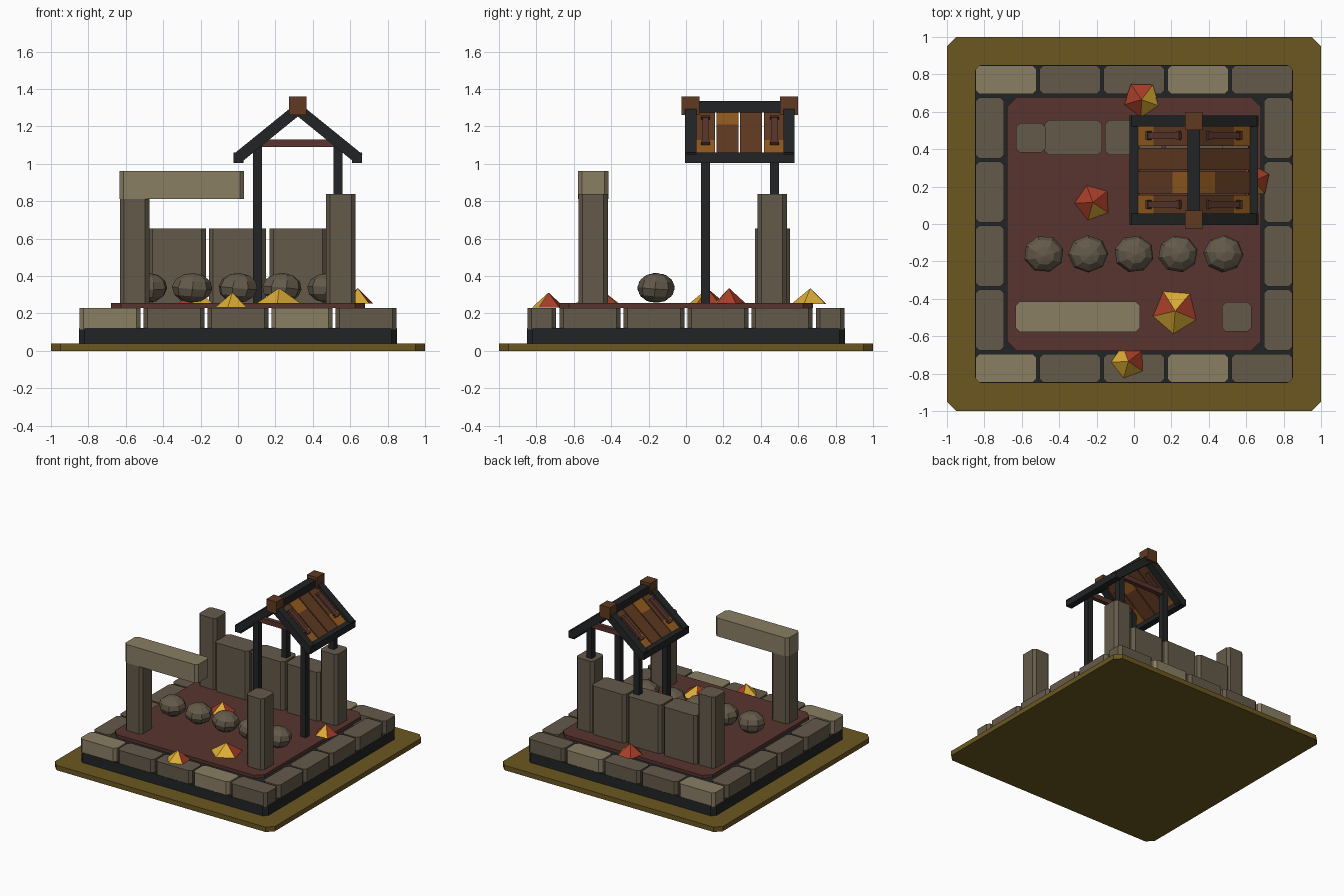
import bpy, bmesh, math
from mathutils import Matrix, Vector

if "Cube" in bpy.data.objects:
    bpy.data.objects.remove(bpy.data.objects["Cube"])


def mat(name, r, g, b):
    m = bpy.data.materials.new(name)
    lin = [((c / 255 + 0.055) / 1.055) ** 2.4 for c in (r, g, b)]
    m.diffuse_color = (*lin, 1)
    m.use_nodes = True
    m.node_tree.nodes["Principled BSDF"].inputs["Base Color"].default_value = m.diffuse_color
    return m


GROUND = mat("olive_ground", 107, 87, 33)
BLACK = mat("charcoal", 34, 36, 37)
STONE = mat("stone", 100, 90, 74)
LIGHT = mat("pale_stone", 138, 126, 100)
CLAY = mat("red_clay", 88, 52, 46)
WOOD = mat("brown_wood", 96, 58, 34)
AMBER = mat("amber_wood", 146, 90, 30)
RED = mat("leaf_red", 168, 62, 40)
GOLD = mat("leaf_gold", 220, 172, 52)


def finish(name, bm, *mats):
    me = bpy.data.meshes.new(name)
    bmesh.ops.recalc_face_normals(bm, faces=bm.faces)
    bm.to_mesh(me)
    bm.free()
    for m in mats:
        me.materials.append(m)
    ob = bpy.data.objects.new(name, me)
    bpy.context.collection.objects.link(ob)
    return ob


def box(name, m, x0, x1, y0, y1, z0, z1, chamfer=0, matrix=None):
    """Box between limits, with chamfered vertical edges."""
    bm = bmesh.new()
    bmesh.ops.create_cube(bm, size=1)
    for v in bm.verts:
        v.co = Vector((x0 + (v.co.x + .5) * (x1 - x0),
                       y0 + (v.co.y + .5) * (y1 - y0),
                       z0 + (v.co.z + .5) * (z1 - z0)))
    if chamfer:
        up = [e for e in bm.edges if abs(e.verts[0].co.z - e.verts[1].co.z) > 1e-5]
        bmesh.ops.bevel(bm, geom=up, offset=chamfer, segments=1, affect='EDGES')
    if matrix:
        bm.transform(matrix)
    return finish(name, bm, m)


# Ground plate, dark plinth, clay floor (hollow beneath)
box("ground_plate", GROUND, -1, 1, -1, 1, 0, .04, .05)
box("plinth", BLACK, -.85, .85, -.85, .85, .04, .122, .03)
box("floor", CLAY, -.68, .68, -.68, .68, .23, .256, .055)

# Ring of edging stones
for i in range(5):
    c = -.684 + .342 * i
    for s in (-1, 1):
        y0, y1 = sorted((s * .695, s * .848))
        box("edge_stone", LIGHT if i in (0, 3) else STONE,
            c - .164, c + .164, y0, y1, .115, .23, .022)
for i in range(4):
    c = -.513 + .342 * i
    for s in (-1, 1):
        x0, x1 = sorted((s * .695, s * .848))
        box("side_stone", STONE, x0, x1, c - .164, c + .164, .115, .23, .022)

# Pillars, lintel and back wall
for x in (-.553, .55):
    for y in (-.497, .46):
        top = .815 if x < 0 and y < 0 else .84
        box("pillar", STONE, x - .079, x + .079, y - .079, y + .079, .25, top, .022)
box("lintel", LIGHT, -.633, .032, -.578, -.415, .812, .963, .022)
for x in (-.325, -.002, .322):
    box("wall_slab", STONE, x - .153, x + .153, .37, .555, .25, .655, .022)

# Row of faceted boulders
for i, x in enumerate((-.482, -.245, 0, .235, .478)):
    bm = bmesh.new()
    bmesh.ops.create_uvsphere(bm, u_segments=8, v_segments=6, radius=1)
    bm.transform(Matrix.Translation((x, -.16, .337)) @ Matrix.Diagonal((.108, .1, .08, 1))
                 @ Matrix.Rotation(.3 + i * .5, 4, 'Z') @ Matrix.Rotation(.12, 4, 'X'))
    finish("boulder", bm, STONE)

# Leaf piles: five-sided pyramids in red and gold
# x, y, base, radius, height, turn, gold directions
for x, y, z, r, h, turn, gold in (
        (-.03, -.735, .232, .092, .08, .35, (2, 3, 4)),
        (.22, -.465, .254, .125, .082, .55, (1, 3, 4)),
        (-.22, .115, .254, .1, .08, .35, (4,)),
        (.04, .665, .252, .1, .083, .6, (0, 4)),
        (.64, .23, .254, .09, .082, .1, (3,))):
    bm = bmesh.new()
    bmesh.ops.create_cone(bm, cap_ends=True, segments=5, radius1=r, radius2=0, depth=h)
    bm.transform(Matrix.Translation((x, y, z + h / 2)) @ Matrix.Rotation(turn, 4, 'Z'))
    bm.normal_update()
    for f in bm.faces:
        c = f.calc_center_median()
        a = math.atan2(c.y - y, c.x - x) % math.tau
        f.material_index = int(int(a / math.tau * 5) in gold)
    finish("leaf_pile", bm, RED, GOLD)

# Shelter posts and tie beams
CX, CY, APEX, ANG = .32, .288, 1.292, math.radians(39)
for y in (.104, .472):
    for x in (.105, .535):
        box("post", BLACK, x - .024, x + .024, y - .024, y + .024, .25, 1.12)
    box("tie_beam", CLAY, .12, .52, y - .018, y + .018, 1.09, 1.13)

# Gabled roof: each slope built in its own frame (x runs down the slope)
for s in (-1, 1):
    M = (Matrix.Translation((CX, 0, APEX)) @ Matrix.Rotation(math.pi if s < 0 else 0, 4, 'Z')
         @ Matrix.Rotation(ANG, 4, 'Y'))
    flip = -1 if s < 0 else 1

    def slope(name, m, x0, x1, y0, y1, z0, z1):
        ys = sorted((flip * y0, flip * y1))
        return box(name, m, x0, x1, ys[0], ys[1], z0, z1, 0, M)

    for y in (.025, .55):
        slope("rafter", BLACK, -.01, .42, y - .03, y + .03, -.03, .03)
    # Planks, some with an amber length at the top or bottom
    for k, amber in enumerate(("low", "high", "", "low")):
        y0 = .038 + k * .126
        y1 = y0 + .117
        cuts = {"low": [(.0, .27, WOOD), (.27, .41, AMBER)],
                "high": [(.0, .14, AMBER), (.14, .41, WOOD)],
                "": [(.0, .41, WOOD)]}[amber]
        for a, b, m in cuts:
            slope("roof_plank", m, a, b, y0, y1, -.012, .008)
    # Battens with end caps
    for y in (.104, .472):
        slope("batten", CLAY, .08, .31, y - .017, y + .017, -.025, .022)
        for e in (.09, .305):
            slope("batten_cap", CLAY, e - .008, e + .008, y - .024, y + .024, -.01, .025)
    ex = CX + s * .317
    box("eave_beam", BLACK, ex - .027, ex + .027, -.005, .58, 1.005, 1.06)

box("ridge_beam", BLACK, CX - .033, CX + .033, 0, .578, 1.275, 1.335)
for y in (.025, .55):
    box("ridge_block", WOOD, CX - .046, CX + .046, y - .048, y + .048, 1.262, 1.36)
